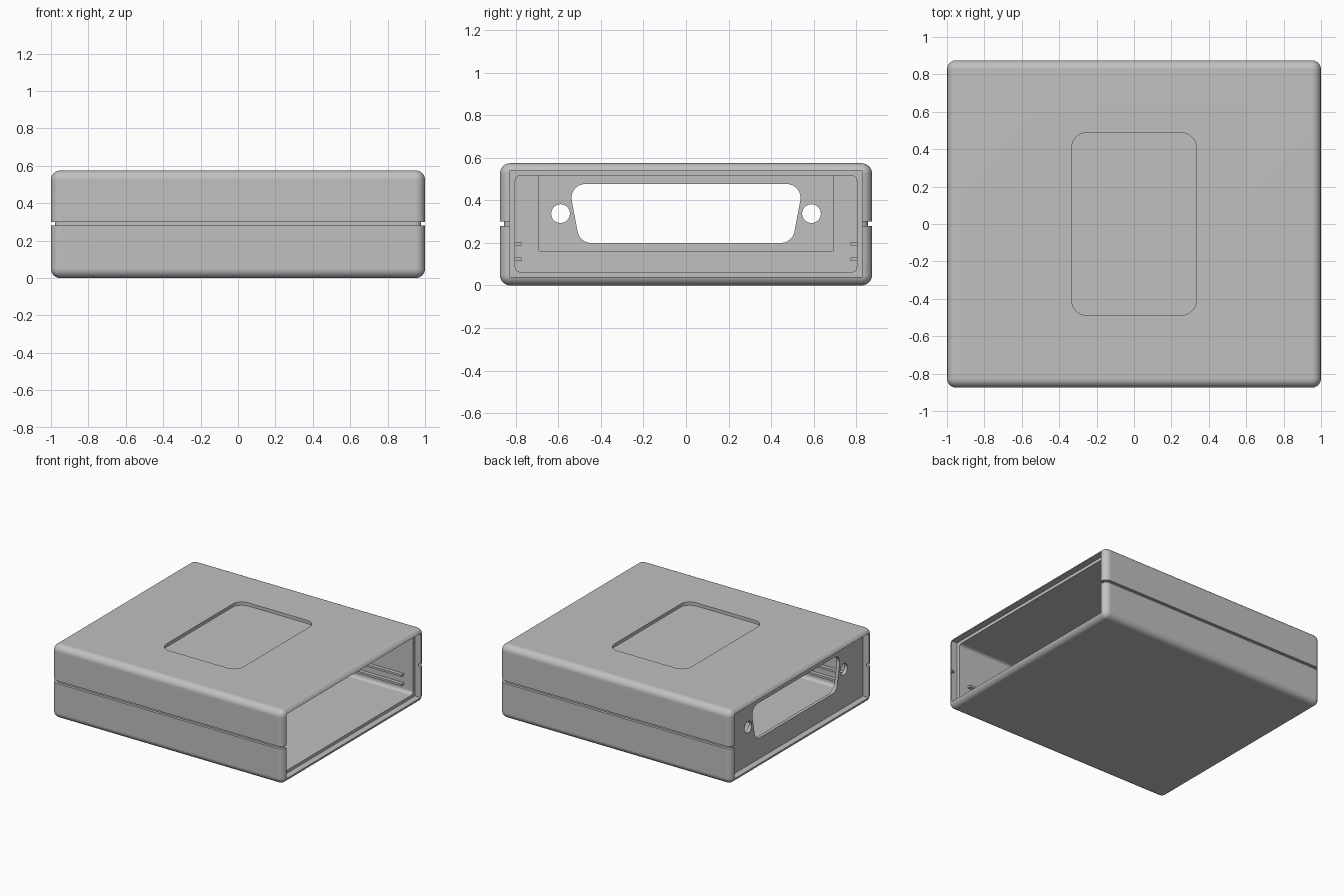
import bpy, bmesh, math
from mathutils import Vector, Matrix

if "Cube" in bpy.data.objects:
    bpy.data.objects.remove(bpy.data.objects["Cube"], do_unlink=True)

grey = bpy.data.materials.new("case grey")
grey.use_nodes = True
grey.diffuse_color = (0.53, 0.53, 0.53, 1)
grey.node_tree.nodes["Principled BSDF"].inputs["Base Color"].default_value = grey.diffuse_color


def add_object(name, bm):
    bmesh.ops.recalc_face_normals(bm, faces=bm.faces)
    mesh = bpy.data.meshes.new(name)
    bm.to_mesh(mesh)
    bm.free()
    mesh.materials.append(grey)
    obj = bpy.data.objects.new(name, mesh)
    bpy.context.collection.objects.link(obj)
    return obj


def box(name, low, high, radius=0):
    bm = bmesh.new()
    low, high = Vector(low), Vector(high)
    bmesh.ops.create_cube(bm, size=1, matrix=Matrix.Translation((low + high) / 2)
                          @ Matrix.Diagonal((high - low).to_4d()))
    if radius:
        bmesh.ops.bevel(bm, geom=bm.edges[:], offset=radius, segments=8,
                        profile=0.5, affect='EDGES')
    return add_object(name, bm)


def fillet(corners, radius, steps=8):
    """Round every corner of a convex outline."""
    pts = [Vector(c) for c in corners]
    out = []
    for i, p in enumerate(pts):
        a = (pts[i - 1] - p).normalized()
        b = (pts[(i + 1) % len(pts)] - p).normalized()
        half = a.angle(b) / 2
        centre = p + (a + b).normalized() * radius / math.sin(half)
        start = p + a * radius / math.tan(half) - centre
        end = p + b * radius / math.tan(half) - centre
        sweep = start.angle(end)
        for k in range(steps + 1):
            t = k / steps
            out.append(centre + (start * math.sin((1 - t) * sweep)
                                 + end * math.sin(t * sweep)) / math.sin(sweep))
    return out


def rectangle(half_width, low, high):
    return [(-half_width, low), (half_width, low), (half_width, high), (-half_width, high)]


def prism(name, outline, axis, low, high):
    """Extrude an outline along x (drawn in y, z) or z (drawn in x, y)."""
    bm = bmesh.new()
    place = (lambda u, v: (low, u, v)) if axis == 'x' else (lambda u, v: (u, v, low))
    face = bm.faces.new([bm.verts.new(place(*p)) for p in outline])
    moved = bmesh.ops.extrude_face_region(bm, geom=[face])["geom"]
    shift = Vector((high - low, 0, 0) if axis == 'x' else (0, 0, high - low))
    bmesh.ops.translate(bm, verts=[g for g in moved if isinstance(g, bmesh.types.BMVert)],
                        vec=shift)
    return add_object(name, bm)


def cut(target, cutter):
    cutter.hide_render = True
    mod = target.modifiers.new("cut", 'BOOLEAN')
    mod.operation, mod.solver, mod.object = 'DIFFERENCE', 'EXACT', cutter
    bpy.context.view_layer.objects.active = target
    bpy.ops.object.modifier_apply(modifier=mod.name)
    bpy.data.objects.remove(cutter, do_unlink=True)


# Rounded outer shell
case = box("case", (-1, -0.875, 0), (1, 0.875, 0.575), 0.05)

# Main cavity, opening at one end
cut(case, prism("cavity", fillet(rectangle(0.803, 0.063, 0.517), 0.025), 'x', -0.9, 1.2))

# Shallow frame recess at both ends
for side in (-1, 1):
    near, far = sorted((side * 0.95, side * 1.2))
    cut(case, box("end_recess", (near, -0.827, 0.04), (far, 0.827, 0.541)))

# Thinned pocket behind the connector panel
cut(case, box("panel_pocket", (-0.925, -0.692, 0.162), (-0.8, 0.692, 0.516)))

# Connector cutout and its two screw holes
slot = [(-0.5, 0.2), (0.5, 0.2), (0.552, 0.477), (-0.552, 0.477)]
cut(case, prism("connector_cutout", fillet(slot, 0.065), 'x', -1.2, -0.8))
for side in (-1, 1):
    circle = [(side * 0.59 + 0.044 * math.cos(a), 0.338 + 0.044 * math.sin(a))
              for a in (math.tau * i / 32 for i in range(32))]
    cut(case, prism("screw_hole", circle, 'x', -1.2, -0.8))

# Label pocket in the lid
cut(case, prism("label_pocket", fillet(rectangle(0.333, -0.488, 0.488), 0.08),
                'z', 0.55, 0.7))

# Parting groove around the middle
ring = box("parting_groove", (-1.2, -1.1, 0.28), (1.2, 1.1, 0.3))
cut(ring, prism("groove_core", fillet(rectangle(0.98, -0.855, 0.855), 0.035), 'z', 0.2, 0.4))
cut(case, ring)

# Smooth fillets with crisp edges
bpy.ops.object.select_all(action='DESELECT')
bpy.context.view_layer.objects.active = case
case.select_set(True)
bpy.ops.object.shade_smooth_by_angle(angle=math.radians(30))
weighted = case.modifiers.new("weighted normals", 'WEIGHTED_NORMAL')
weighted.keep_sharp = True

# Paired circuit board rails on both side walls
for side, label in ((1, "left"), (-1, "right")):
    for level, z in (("lower", 0.116), ("upper", 0.188)):
        near, far = sorted((side * 0.774, side * 0.81))
        box(f"{label}_{level}_rail", (-0.905, near, z), (0.87, far, z + 0.016))
